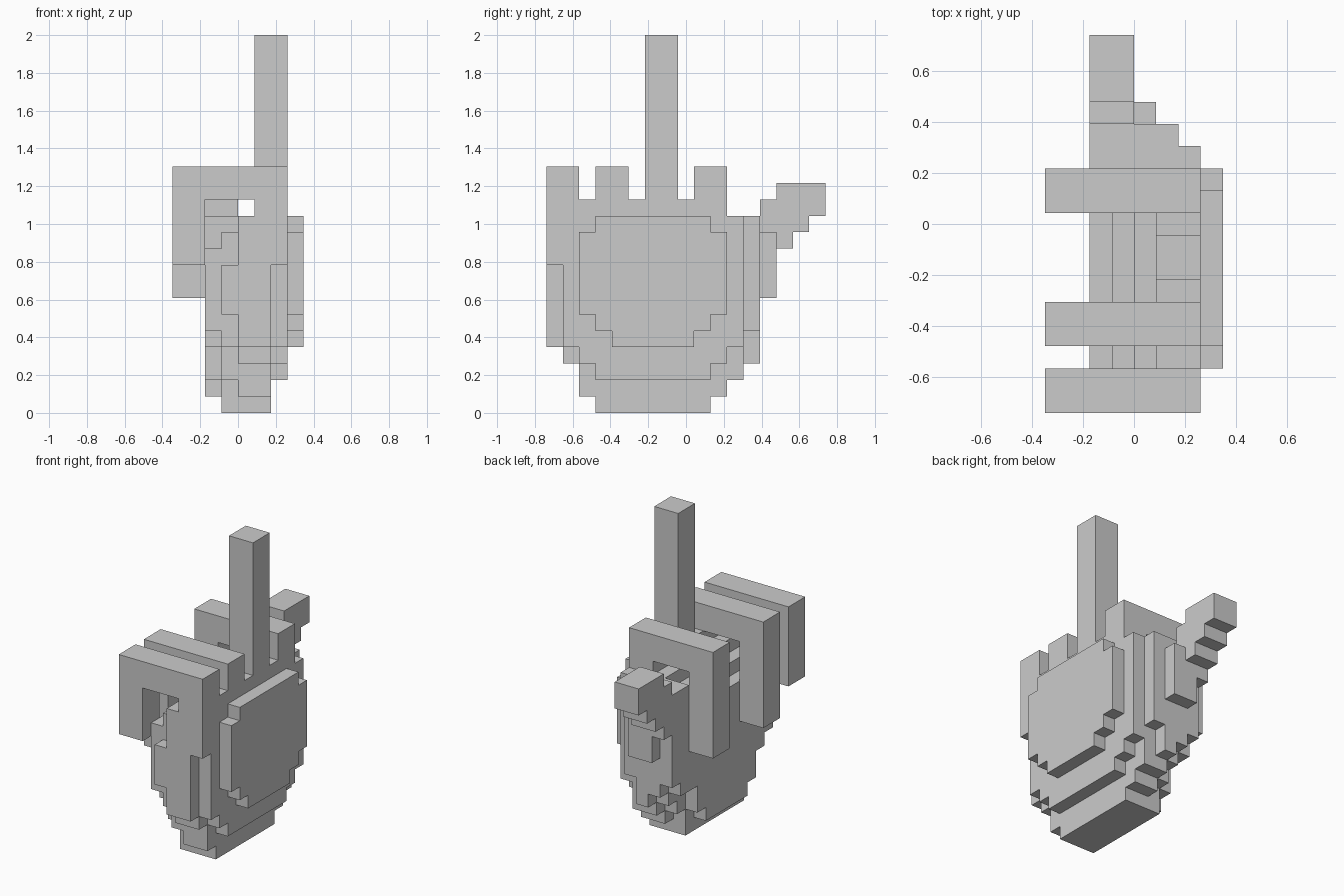
import bpy, bmesh

if "Cube" in bpy.data.objects:
    bpy.data.objects.remove(bpy.data.objects["Cube"])

U = 2 / 23                      # size of one block
cells = {}                      # block position -> part name


def box(part, x0, x1, y0, y1, z0, z1):
    for x in range(x0, x1):
        for y in range(y0, y1):
            for z in range(z0, z1):
                cells.setdefault((x, y, z), part)


# palm: stepped underside of each x slice, listed from y = 0 (N = empty)
N = None
palm = {
    2: [N, 5, 4, 2, 1, 1, 1, 1, 1, 2, 4, 4, 5],
    3: [6, 4, 2, 0, 0, 0, 0, 0, 0, 0, 2, 3, 4],
    4: [4, 3, 1, 0, 0, 0, 0, 0, 0, 0, 1, 2, 3],
    5: [4, 3, 1, 0, 0, 0, 0, 0, 0, 0, 1, 2, 5],
    6: [9, 4, 3, 2, 2, 2, 2, 2, 2, 2, 3, 4, N],
}
tops = {2: 10, 3: 11, 4: 12, 5: 13, 6: 13}
for x, bottoms in palm.items():
    for y, b in enumerate(bottoms):
        if b is not None:
            top = 12 if y >= 11 else 9 if (x, y) == (3, 0) else tops[x]
            box("palm", x, x + 1, y, y + 1, b, top)

# raised pad on the back of the hand
for i, b in enumerate([6, 5, 4, 4, 4, 4, 4, 5, 6]):
    box("back_pad", 7, 8, i + 2, i + 3, b, 11 if i in (0, 8) else 12)

# curled fingers
for name, y, tip in (("little_finger", 0, 9), ("ring_finger", 3, 7),
                     ("index_finger", 9, 7)):
    box(name, 0, 7, y, y + 2, 13, 15)
    box(name, 0, 2, y, y + 2, tip, 13)

# straight finger
box("middle_finger", 5, 7, 6, 8, 13, 23)

# thumb: base column and stepped tip
box("thumb", 3, 5, 13, 14, 7, 11)
box("thumb", 2, 4, 13, 14, 9, 13)
for i in range(3):
    box("thumb", 2, 4, 14 + i, 15 + i, 10 + i, 14)

# outer skin of the blocks, one object per part
SIDES = {
    (1, 0, 0): [(1, 0, 0), (1, 1, 0), (1, 1, 1), (1, 0, 1)],
    (-1, 0, 0): [(0, 0, 0), (0, 0, 1), (0, 1, 1), (0, 1, 0)],
    (0, 1, 0): [(0, 1, 0), (0, 1, 1), (1, 1, 1), (1, 1, 0)],
    (0, -1, 0): [(0, 0, 0), (1, 0, 0), (1, 0, 1), (0, 0, 1)],
    (0, 0, 1): [(0, 0, 1), (1, 0, 1), (1, 1, 1), (0, 1, 1)],
    (0, 0, -1): [(0, 0, 0), (0, 1, 0), (1, 1, 0), (1, 0, 0)],
}
for part in sorted(set(cells.values())):
    bm = bmesh.new()
    for (x, y, z), owner in cells.items():
        if owner != part:
            continue
        for (dx, dy, dz), quad in SIDES.items():
            if (x + dx, y + dy, z + dz) not in cells:
                bm.faces.new([bm.verts.new(((x + a - 4) * U, (y + b - 8.5) * U, (z + c) * U))
                              for a, b, c in quad])
    bmesh.ops.remove_doubles(bm, verts=bm.verts, dist=0.001)
    bmesh.ops.dissolve_limit(bm, angle_limit=0.02, verts=bm.verts, edges=bm.edges)
    mesh = bpy.data.meshes.new(part)
    bm.to_mesh(mesh)
    bm.free()
    bpy.context.collection.objects.link(bpy.data.objects.new(part, mesh))
